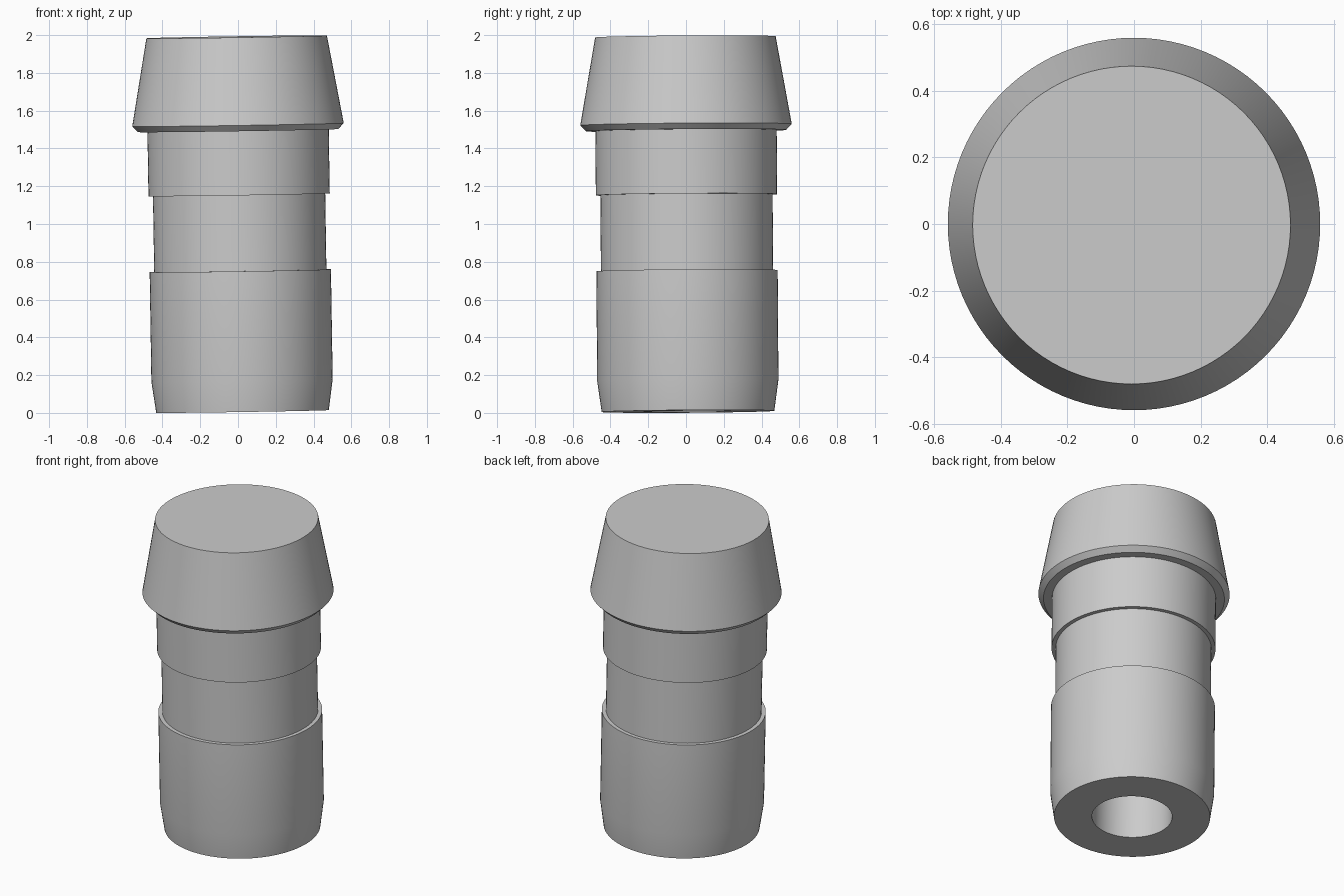
import bpy
import bmesh
from math import radians, tau
from mathutils import Matrix, Vector

cube = bpy.data.objects.get("Cube")
if cube:
    bpy.data.objects.remove(cube, do_unlink=True)

# Single plain grey
grey = bpy.data.materials.new("plain grey")
grey.use_nodes = True
grey.diffuse_color = (0.6, 0.6, 0.6, 1)
grey.node_tree.nodes["Principled BSDF"].inputs["Base Color"].default_value = (0.6, 0.6, 0.6, 1)

SEGMENTS = 96
FLANGE_Z = 1.52  # the leaning axis crosses the origin at this height

# Radius and height, from the closed end of the bore round to the top face
bore = [(0, 1.0), (0.235, 1.0), (0.235, 0.0)]
lower_stem = [(0.457, 0.0), (0.48, 0.165), (0.48, 0.745)]
neck = [(0.456, 0.745), (0.456, 1.147)]
upper_stem = [(0.48, 1.147), (0.48, 1.487)]
head = [(0.53, 1.487), (0.56, 1.518), (0.478, 1.983), (0, 1.983)]


def lathe(name, profile):
    """Revolve a profile about z and return the new object."""
    bm = bmesh.new()
    verts = [bm.verts.new((r, 0, z)) for r, z in profile]
    edges = [bm.edges.new(pair) for pair in zip(verts, verts[1:])]
    bmesh.ops.spin(bm, geom=verts + edges, cent=(0, 0, 0), axis=(0, 0, 1),
                   angle=tau, steps=SEGMENTS, use_merge=True)
    bmesh.ops.remove_doubles(bm, verts=bm.verts, dist=0.0001)
    bmesh.ops.recalc_face_normals(bm, faces=bm.faces)
    mesh = bpy.data.meshes.new(name)
    bm.to_mesh(mesh)
    bm.free()
    mesh.materials.append(grey)
    obj = bpy.data.objects.new(name, mesh)
    bpy.context.collection.objects.link(obj)
    return obj


# Stepped plug with a blind bore and tapered head
plug = lathe("stepped_plug", bore + lower_stem + neck + upper_stem + head)

# Slight lean, then rest the lowest rim point on the floor
pivot = Matrix.Translation((0, 0, -FLANGE_Z))
lean = Matrix.Rotation(radians(-0.9), 4, "Y") @ Matrix.Rotation(radians(0.4), 4, "X")
plug.data.transform(lean @ pivot)
lowest = min(v.co.z for v in plug.data.vertices)
plug.data.transform(Matrix.Translation(Vector((0, 0, -lowest))))

bpy.ops.object.select_all(action="DESELECT")
plug.select_set(True)
bpy.context.view_layer.objects.active = plug
bpy.ops.object.shade_smooth_by_angle(angle=radians(30))
